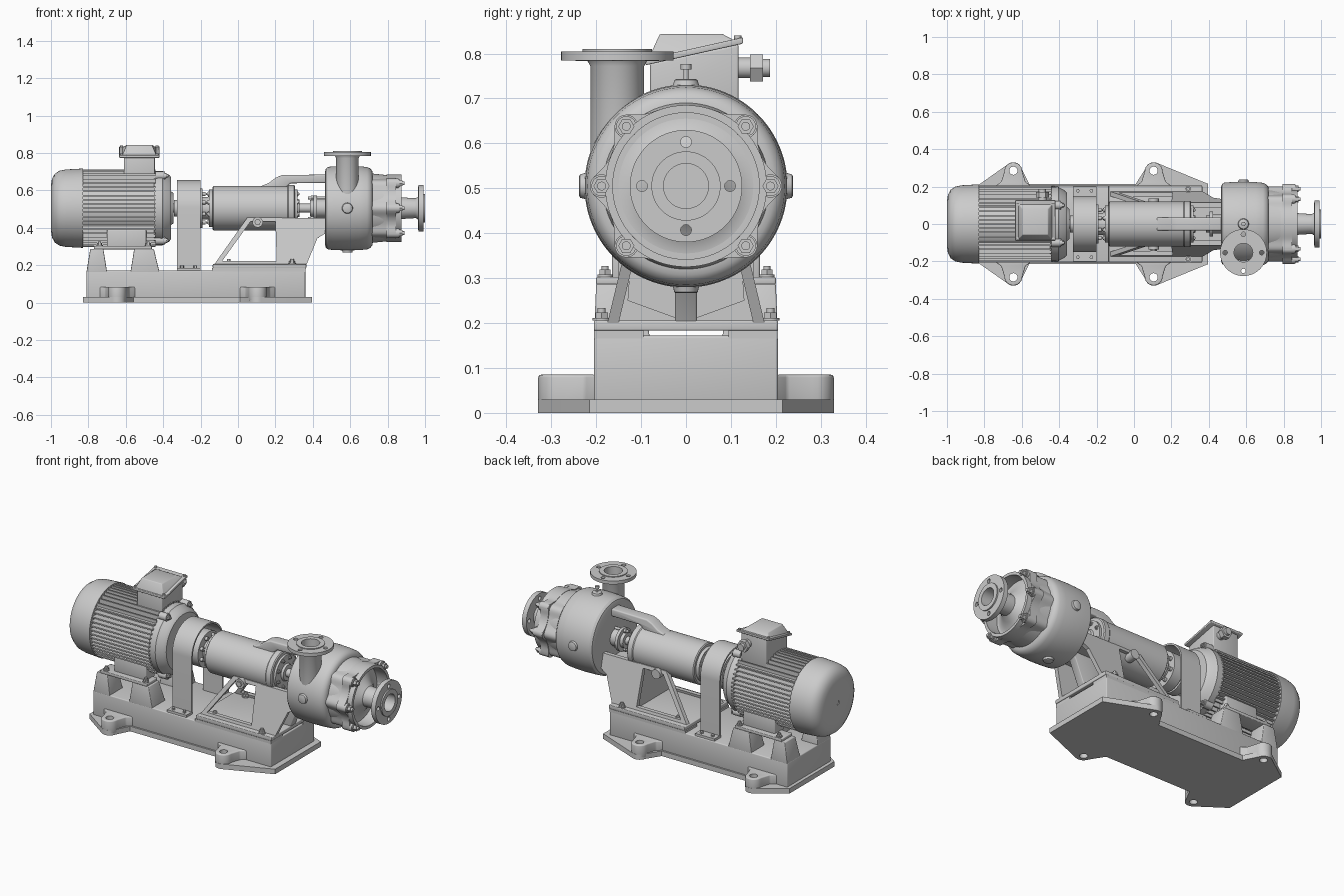
import bpy, bmesh
from math import sin, cos, pi, sqrt, exp, radians
from mathutils import Vector, Matrix

C = 0.505  # shaft height
X, Y, Z = Vector((1, 0, 0)), Vector((0, 1, 0)), Vector((0, 0, 1))

def finish(name, bm, bevel=0.0):
    bmesh.ops.recalc_face_normals(bm, faces=bm.faces)
    if bevel:
        edges = [e for e in bm.edges if len(e.link_faces) == 2 and e.calc_face_angle(0) > 0.6]
        bmesh.ops.bevel(bm, geom=edges, offset=bevel, segments=3, profile=0.5, affect='EDGES')
    me = bpy.data.meshes.new(name)
    bm.to_mesh(me)
    bm.free()
    ob = bpy.data.objects.new(name, me)
    bpy.context.collection.objects.link(ob)
    return ob

def lathe(name, prof, base=(0, 0, C), axis=X, seg=64):
    """Revolve (distance along axis, radius) pairs."""
    bm = bmesh.new()
    m = Matrix.Translation(base) @ axis.to_track_quat('Z', 'Y').to_matrix().to_4x4()
    rings = []
    for t, r in prof:
        n = seg if r > 0 else 1
        rings.append([bm.verts.new(m @ Vector((r * cos(2 * pi * i / seg), r * sin(2 * pi * i / seg), t))) for i in range(n)])
    for a, b in zip(rings, rings[1:]):
        for i in range(seg):
            j = (i + 1) % seg
            q = [a[i % len(a)], a[j % len(a)], b[j % len(b)], b[i % len(b)]]
            q = list(dict.fromkeys(q))
            if len(q) > 2:
                bm.faces.new(q)
    return finish(name, bm)

def cyl(name, p, axis, length, r, seg=32):
    return lathe(name, [(0, 0), (0, r), (length, r), (length, 0)], p, axis, seg)

def bolt(name, p, axis, r=0.017, h=0.016):
    cyl(name + "_washer", p, axis, 0.005, r * 1.25, 20)
    cyl(name + "_nut", p, axis, h, r, 6)
    cyl(name + "_stud", p, axis, h * 1.5, r * 0.55, 16)

def prism(name, pts, a, b, axis, bevel=0.0):
    """Extrude a 2D outline from a to b along an axis."""
    bm = bmesh.new()
    put = {'x': lambda u, v, t: (t, u, v), 'y': lambda u, v, t: (u, t, v), 'z': lambda u, v, t: (u, v, t)}[axis]
    lo = [bm.verts.new(put(u, v, a)) for u, v in pts]
    hi = [bm.verts.new(put(u, v, b)) for u, v in pts]
    bm.faces.new(lo)
    bm.faces.new(hi)
    for i in range(len(pts)):
        j = (i + 1) % len(pts)
        bm.faces.new((lo[i], lo[j], hi[j], hi[i]))
    return finish(name, bm, bevel)

def box(name, x, y, z, bevel=0.0):
    return prism(name, [(x[0], y[0]), (x[1], y[0]), (x[1], y[1]), (x[0], y[1])], z[0], z[1], 'z', bevel)

def loft(name, lo, hi, bevel=0.0):
    """Solid between two four-cornered loops."""
    bm = bmesh.new()
    a, b = [bm.verts.new(p) for p in lo], [bm.verts.new(p) for p in hi]
    bm.faces.new(a)
    bm.faces.new(b)
    for i in range(4):
        bm.faces.new((a[i], a[(i + 1) % 4], b[(i + 1) % 4], b[i]))
    return finish(name, bm, bevel)

def rect(x0, x1, y0, y1, z):
    return [(x0, y0, z), (x1, y0, z), (x1, y1, z), (x0, y1, z)]

def cut(ob, cutter):
    cutter.hide_render = True
    mod = ob.modifiers.new("cut", 'BOOLEAN')
    mod.operation, mod.solver, mod.object = 'DIFFERENCE', 'EXACT', cutter
    bpy.context.view_layer.objects.active = ob
    bpy.ops.object.modifier_apply(modifier=mod.name)
    bpy.data.objects.remove(cutter)

def arc(cx, cy, r, a0, a1, n=12):
    return [(cx + r * cos(radians(a0 + (a1 - a0) * i / n)), cy + r * sin(radians(a0 + (a1 - a0) * i / n))) for i in range(n + 1)]

# base: flange with four lugs, body, rails
LUGS = (-0.645, 0.105)
half = [(-0.83, 0.21)] + arc(LUGS[0], 0.285, 0.045, 125, 15) + [(-0.56, 0.215), (0.01, 0.215)] \
    + arc(LUGS[1], 0.285, 0.045, 165, 65) + [(0.395, 0.215)]
flange = prism("base_flange", half + [(x, -y) for x, y in reversed(half)], 0, 0.03, 'z')
box("base_body", (-0.81, 0.36), (-0.205, 0.205), (0.02, 0.172), 0.006)
for s in (1, -1):
    box("base_rail", (-0.14, 0.36), sorted((s * 0.095, s * 0.205)), (0.165, 0.184))
    for cx in LUGS:
        pts = [(cx - 0.1, 0.2), (cx - 0.065, 0.225)] + arc(cx, 0.281, 0.048, 180, 0) + [(cx + 0.065, 0.225), (cx + 0.1, 0.2)]
        boss = prism("base_lug", [(x, s * y) for x, y in pts], 0.01, 0.085, 'z', 0.006)
        for ob in (boss, flange):
            cut(ob, cyl("hole_cutter", (cx, s * 0.285, -0.05), Z, 0.2, 0.022))
    # motor pedestals and feet
    for x0, x1, t0, t1 in ((-0.81, -0.70, -0.79, -0.72), (-0.575, -0.42, -0.555, -0.45)):
        loft("motor_pedestal", rect(x0, x1, *sorted((s * 0.08, s * 0.205)), 0.165),
             rect(t0, t1, *sorted((s * 0.1, s * 0.2)), 0.287), 0.004)
    box("motor_foot", (-0.77, -0.46), sorted((s * 0.1, s * 0.2)), (0.285, 0.303), 0.004)
    box("motor_foot_block", (-0.70, -0.49), sorted((s * 0.08, s * 0.165)), (0.295, 0.39), 0.006)
    for x in (-0.74, -0.48):
        bolt("motor_foot_bolt", (x, s * 0.18, 0.303), Z, 0.014)

# motor
lathe("motor_fan_cover", [(-0.997, 0), (-0.997, 0.012), (-1, 0.013), (-1, 0.12), (-0.995, 0.155), (-0.98, 0.183),
      (-0.955, 0.2), (-0.92, 0.207), (-0.83, 0.212), (-0.83, 0.17)])
lathe("motor_body", [(-0.85, 0.17), (-0.43, 0.17)])
lathe("motor_end_shield", [(-0.45, 0.17), (-0.45, 0.198), (-0.405, 0.2), (-0.395, 0.192), (-0.37, 0.18), (-0.357, 0.165),
      (-0.357, 0.09), (-0.345, 0.08), (-0.345, 0)])
for k in range(-6, 7):
    d = k * 0.0225
    a, b = sqrt(0.168 ** 2 - d * d) - 0.01, sqrt(0.207 ** 2 - d * d)
    for s in (1, -1):
        box("motor_side_fin", (-0.84, -0.44), sorted((s * a, s * b)), (C + d - 0.004, C + d + 0.004))
        box("motor_top_fin", (-0.84, -0.44), (d - 0.004, d + 0.004), sorted((C + s * a, C + s * b)))
for a in (60, 120, 240, 300):
    p = (0, 0.2 * cos(radians(a)), C + 0.2 * sin(radians(a)))
    cyl("motor_shield_ear", (-0.44, p[1], p[2]), X, 0.05, 0.022)
    bolt("motor_shield_bolt", (-0.39, p[1], p[2]), X, 0.012, 0.012)

# terminal box with sloping lid and cable gland
prism("terminal_box", [(-0.08, 0.65), (0.117, 0.65), (0.117, 0.82), (-0.08, 0.778)], -0.61, -0.445, 'x', 0.005)
prism("terminal_lid", [(-0.09, 0.774), (0.127, 0.822), (0.127, 0.836), (-0.09, 0.788)], -0.635, -0.42, 'x', 0.003)
loft("terminal_lid_dome", [(-0.62, -0.085, 0.785), (-0.435, -0.085, 0.785), (-0.435, 0.11, 0.828), (-0.62, 0.11, 0.828)],
     rect(-0.595, -0.46, -0.058, 0.08, 0.844), 0.004)
for x in (-0.622, -0.433):
    for y, z in ((-0.078, 0.79), (0.115, 0.832)):
        cyl("lid_screw", (x, y, z - 0.004), Z, 0.012, 0.008, 12)
cyl("gland_neck", (-0.49, 0.11, 0.768), Y, 0.04, 0.023)
cyl("gland_nut", (-0.49, 0.143, 0.768), Y, 0.028, 0.035, 6)
cyl("gland_end", (-0.49, 0.17, 0.768), Y, 0.017, 0.02)

# coupling and its guard
outer = [(0.15, 0.18)] + arc(0, C, 0.15, 0, 180, 40) + [(-0.15, 0.18)]
inner = [(-0.14, 0.18)] + arc(0, C, 0.14, 180, 0, 40) + [(0.14, 0.18)]
prism("coupling_guard", outer + inner, -0.327, -0.2, 'x')
for s in (1, -1):
    box("guard_foot", (-0.327, -0.2), sorted((s * 0.14, s * 0.2)), (0.17, 0.186))
    for x in (-0.3, -0.228):
        cyl("guard_bolt", (x, s * 0.178, 0.184), Z, 0.014, 0.01, 6)
cyl("drive_shaft", (-0.36, 0, C), X, 0.85, 0.024)
lathe("coupling", [(-0.342, 0), (-0.342, 0.045), (-0.31, 0.045), (-0.31, 0.105), (-0.262, 0.105), (-0.262, 0.09),
      (-0.252, 0.09), (-0.252, 0.105), (-0.19, 0.105), (-0.19, 0.06), (-0.165, 0.06), (-0.165, 0)])
for i in range(8):
    a = 2 * pi * (i + 0.5) / 8
    q = (0.082 * cos(a), C + 0.082 * sin(a))
    cyl("coupling_pin", (-0.325, *q), X, 0.152, 0.011, 16)
    bolt("bearing_cover_bolt", (-0.155, *q), -X, 0.01, 0.01)
    bolt("bearing_end_bolt", (0.315, q[0], q[1]), X, 0.01, 0.01)

# bearing housing
lathe("bearing_housing", [(-0.168, 0), (-0.168, 0.06), (-0.155, 0.062), (-0.155, 0.1), (-0.135, 0.1), (-0.135, 0.114), (-0.13, 0.12),
      (0.265, 0.12), (0.27, 0.124), (0.3, 0.124), (0.305, 0.118), (0.305, 0.1), (0.318, 0.1), (0.318, 0.05), (0.33, 0.045), (0.33, 0)])
cyl("oil_drain_boss", (0.105, -0.08, 0.43), -Y, 0.055, 0.028)
cyl("oil_drain_plug", (0.105, -0.13, 0.43), -Y, 0.014, 0.017, 6)
cyl("oil_level_boss", (0.105, 0.08, 0.43), Y, 0.055, 0.028)

# pump bracket: foot, slanted side frames, webs and top yoke
box("bracket_foot", (-0.135, 0.365), (-0.205, 0.205), (0.183, 0.206), 0.004)
for s in (1, -1):
    y0, y1 = sorted((s * 0.15, s * 0.175))
    frame = prism("bracket_side_frame", [(-0.13, 0.2), (0.05, 0.455), (0.235, 0.455), (0.235, 0.2)], y0, y1, 'y')
    cut(frame, prism("frame_cutter", [(-0.085, 0.222), (0.068, 0.435), (0.2, 0.435), (0.207, 0.222)], y0 - 0.1, y1 + 0.1, 'y'))
    cheek = prism("bracket_cheek", [(0.225, 0.2), (0.365, 0.2), (0.425, 0.345), (0.475, 0.375), (0.475, 0.453), (0.225, 0.453)], y0, y1, 'y')
    for ob in (frame, cheek):
        for v in ob.data.vertices:
            v.co.y -= s * (v.co.z - 0.2) * 0.24
    for x in (-0.05, 0.29):
        bolt("bracket_foot_bolt", (x, s * (0.145 if x < 0 else 0.188), 0.206), Z, 0.016, 0.018)
prism("bracket_web", [(-0.165, 0.2), (0.165, 0.2), (0.11, 0.45), (-0.11, 0.45)], 0.215, 0.24, 'x')
prism("bracket_center_rib", [(0.23, 0.2), (0.362, 0.2), (0.42, 0.34), (0.475, 0.38), (0.23, 0.4)], -0.025, 0.025, 'y', 0.005)
box("bracket_cradle", (0.22, 0.475), (-0.115, 0.115), (0.375, 0.4))
prism("bracket_front_rib", [(-0.13, 0.25)] + [(-0.02, 0.21), (0.02, 0.21), (0.13, 0.25), (0.12, 0.39), (-0.12, 0.39)], 0.24, 0.262, 'x')
prism("bracket_top_yoke", [(0.12, 0.6), (0.12, 0.622), (0.165, 0.64), (0.2, 0.667), (0.235, 0.682), (0.475, 0.685),
      (0.475, 0.64), (0.28, 0.638), (0.24, 0.6)], -0.035, 0.035, 'y', 0.008)

# shaft seal gland between bracket and casing
lathe("seal_gland", [(0.385, 0), (0.385, 0.045), (0.405, 0.045), (0.405, 0.068), (0.422, 0.068), (0.422, 0.05), (0.47, 0.05)])
for s in (1, -1):
    cyl("gland_stud", (0.375, 0, C + s * 0.055), X, 0.1, 0.008, 16)
    cyl("gland_stud_nut", (0.39, 0, C + s * 0.055), X, 0.014, 0.014, 6)

# pump casing
lathe("pump_casing", [(0.465, 0), (0.465, 0.195), (0.47, 0.212), (0.482, 0.221), (0.52, 0.224), (0.585, 0.226), (0.65, 0.224),
      (0.69, 0.22), (0.708, 0.212), (0.718, 0.198), (0.72, 0.185), (0.785, 0.178), (0.785, 0)], seg=96)
for p, d in (((0.585, -0.21, C), -Y), ((0.585, 0.21, C), Y), ((0.585, 0, C - 0.21), -Z), ((0.585, 0, C + 0.21), Z)):
    lathe("casing_boss", [(0, 0.034), (0.018, 0.028), (0.026, 0.026), (0.028, 0.022), (0.028, 0)], p, d, 32)
cyl("vent_stem", (0.585, 0, 0.74), Z, 0.03, 0.006, 16)
cyl("vent_cap", (0.585, 0, 0.765), Z, 0.012, 0.012, 16)

# scalloped front cover, lobed around six bolts
ANG = [radians(a) for a in (0, 45, 135, 180, 225, 315)]

def lobed(r, h):
    pts = []
    for i in range(180):
        t = 2 * pi * i / 180
        d = min(abs((t - a + pi) % (2 * pi) - pi) for a in ANG)
        q = r + h * exp(-(d / 0.19) ** 2)
        pts.append((q * cos(t), C + q * sin(t)))
    return pts

prism("cover_neck", lobed(0.178, 0.022), 0.715, 0.80, 'x')
for nm, h, x0, x1 in (("cover_flange", 0.034, 0.795, 0.845), ("cover_rim", 0.0, 0.84, 0.875)):
    ob = prism(nm, lobed(0.18, h), x0, x1, 'x')
    cut(ob, cyl("recess_cutter", (0.78, 0, C), X, 0.2, 0.163, 90))
lathe("cover_dish", [(0.80, 0.17), (0.80, 0.15), (0.81, 0.12), (0.835, 0.085), (0.87, 0.05)])
for a in ANG:
    y, z = 0.188 * cos(a), C + 0.188 * sin(a)
    cyl("cover_bolt_boss", (0.80, y, z), X, 0.058, 0.026)
    bolt("cover_bolt", (0.858, y, z), X, 0.018, 0.022)

# suction and discharge nozzles, hollow with drilled flanges
def nozzle(name, prof, base, axis, u, v, at):
    ob = lathe(name, prof, base, axis)
    for d in (u, -u, v, -v):
        cut(ob, cyl("hole_cutter", Vector(base) + axis * at + d * 0.098, axis, 0.1, 0.012, 20))

nozzle("suction_nozzle", [(0.75, 0), (0.75, 0.06), (0.84, 0.06), (0.95, 0.053), (0.962, 0.06), (0.964, 0.125), (0.992, 0.125),
       (0.992, 0.077), (1.0, 0.077), (1.0, 0.05), (0.78, 0.05), (0.78, 0)], (0, 0, C), X, Y, Z, 0.93)
nozzle("discharge_nozzle", [(0.5, 0), (0.5, 0.06), (0.772, 0.06), (0.783, 0.066), (0.785, 0.125), (0.805, 0.125),
       (0.805, 0.077), (0.81, 0.077), (0.81, 0.05), (0.62, 0.05), (0.62, 0)], (0.585, -0.153, 0), Z, X, Y, 0.75)

# smooth shading with sharp edges kept
for ob in bpy.data.objects:
    ob.select_set(ob.type == 'MESH')
bpy.context.view_layer.objects.active = bpy.data.objects["pump_casing"]
bpy.ops.object.shade_smooth_by_angle(angle=radians(32))
